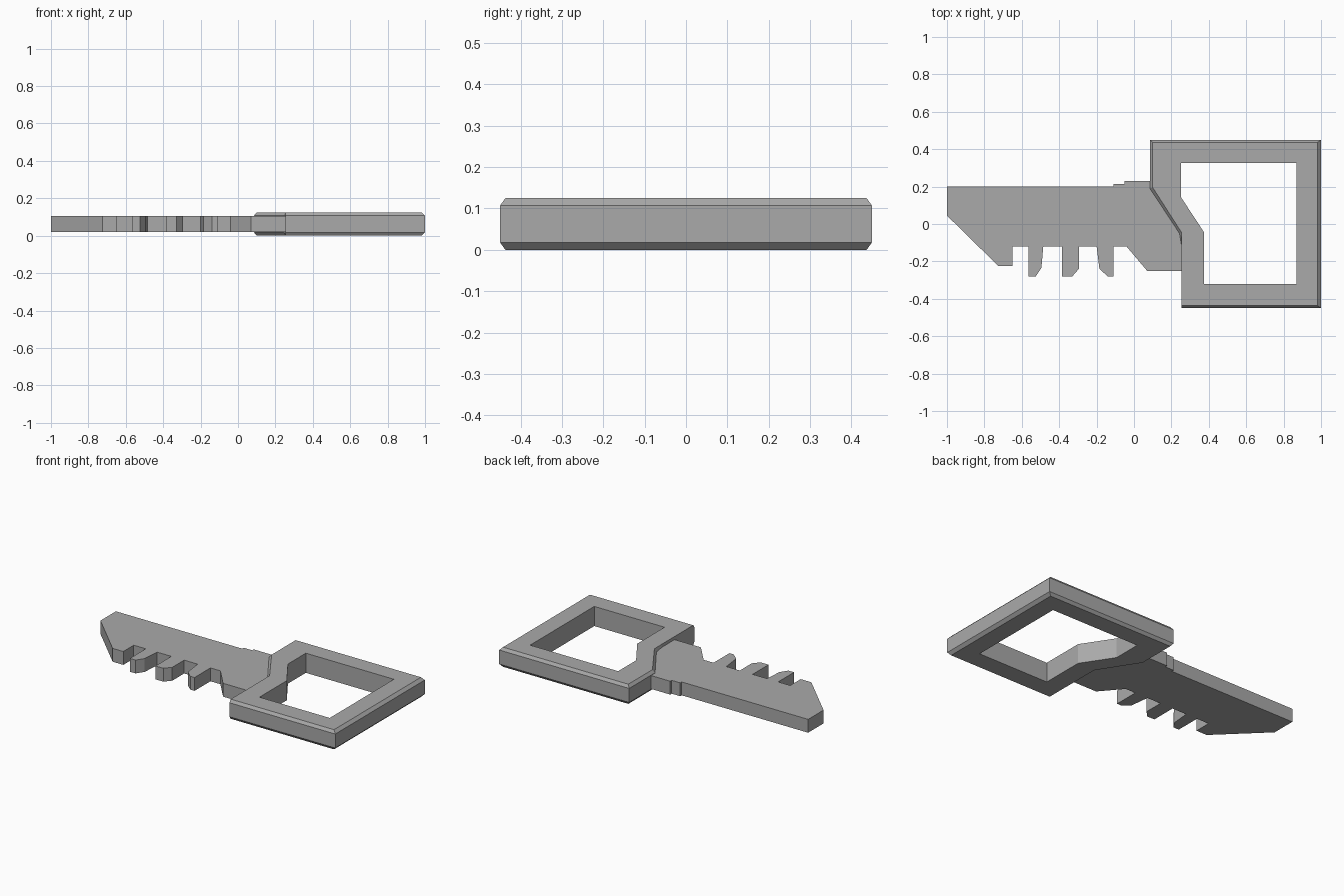
import bpy
import bmesh

if "Cube" in bpy.data.objects:
    bpy.data.objects.remove(bpy.data.objects["Cube"])

# Single grey metal colour
metal = bpy.data.materials.new("grey metal")
metal.use_nodes = True
metal.diffuse_color = (0.4, 0.4, 0.4, 1)
metal.node_tree.nodes["Principled BSDF"].inputs["Base Color"].default_value = (0.4, 0.4, 0.4, 1)


def finish(name, bm):
    bmesh.ops.recalc_face_normals(bm, faces=bm.faces)
    mesh = bpy.data.meshes.new(name)
    bm.to_mesh(mesh)
    bm.free()
    mesh.materials.append(metal)
    obj = bpy.data.objects.new(name, mesh)
    bpy.context.collection.objects.link(obj)
    return obj


def add_loop(bm, outline, z):
    return [bm.verts.new((x, y, z)) for x, y in outline]


def bridge(bm, a, b):
    n = len(a)
    for i in range(n):
        j = (i + 1) % n
        bm.faces.new((a[i], a[j], b[j], b[i]))


# Toothed blade: flat outline extruded upward, its root buried in the bow
blade_outline = [
    (-1, .2), (-.11, .2), (-.11, .215), (-.05, .215), (-.05, .23),
    (.13, .23), (.3, -.03), (.3, -.25), (.07, -.25), (-.04, -.12),
    # tooth nearest the bow
    (-.11, -.12), (-.11, -.28), (-.14, -.28), (-.185, -.24), (-.2, -.12),
    # middle tooth
    (-.295, -.12), (-.295, -.24), (-.33, -.28), (-.385, -.28), (-.385, -.12),
    # outer tooth
    (-.485, -.12), (-.495, -.235), (-.525, -.28), (-.565, -.28), (-.565, -.12),
    # slanted tip
    (-.65, -.12), (-.65, -.225), (-.725, -.225), (-1, .045),
]
bm = bmesh.new()
low = add_loop(bm, blade_outline, .02)
high = add_loop(bm, blade_outline, .105)
bm.faces.new(low)
bm.faces.new(high)
bridge(bm, low, high)
finish("key_blade", bm)

# Bow: a closed ring of loops with chamfered outer rims
outer = [(.085, .45), (1, .45), (1, -.45), (.255, -.45),
         (.255, -.12), (.243, -.05), (.085, .19)]
rim = [(.1, .437), (.982, .437), (.982, -.437), (.255, -.437),
       (.255, -.12), (.254, -.045), (.1, .195)]
hole = [(.25, .325), (.87, .325), (.87, -.32), (.375, -.32),
        (.375, -.12), (.375, -.045), (.25, .145)]
bm = bmesh.new()
rings = [add_loop(bm, outline, z) for outline, z in (
    (outer, .018), (outer, .107), (rim, .125),
    (hole, .125), (hole, 0), (rim, 0))]
for i, ring in enumerate(rings):
    bridge(bm, ring, rings[(i + 1) % len(rings)])
bmesh.ops.remove_doubles(bm, verts=bm.verts, dist=.0001)
finish("key_bow", bm)
